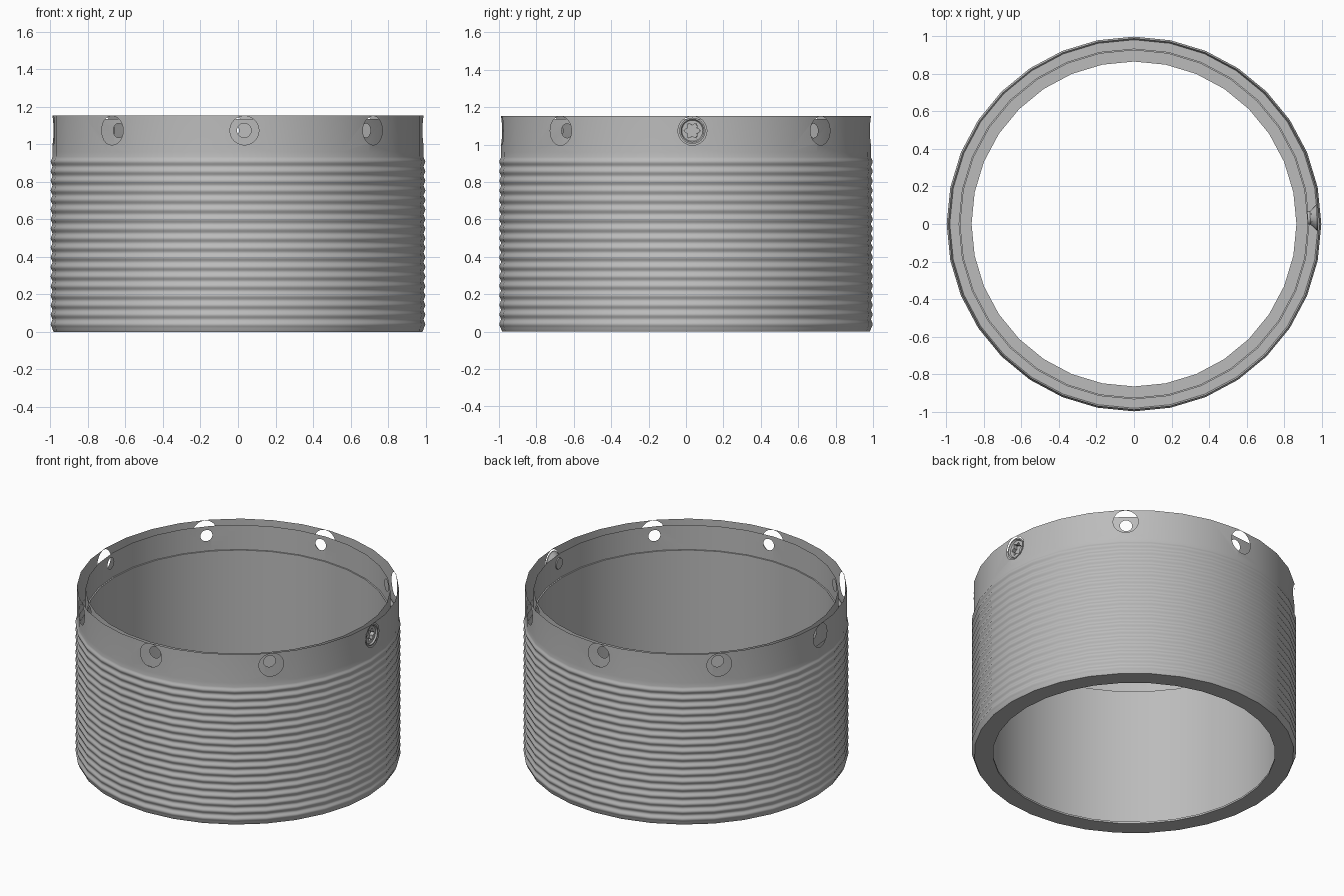
import bpy, bmesh, math
from mathutils import Matrix, Vector

if "Cube" in bpy.data.objects:
    bpy.data.objects.remove(bpy.data.objects["Cube"])

TAU = 2 * math.pi
SIDES = 32            # facets around the ring
HOLE_Z = 1.074        # height of the hole centres
TURN = math.radians(2)

grey = bpy.data.materials.new("grey_metal")
grey.use_nodes = True
grey.diffuse_color = (0.5, 0.5, 0.5, 1)
grey.node_tree.nodes["Principled BSDF"].inputs["Base Color"].default_value = (0.5, 0.5, 0.5, 1)


def finish(name, bm):
    bmesh.ops.recalc_face_normals(bm, faces=bm.faces)
    mesh = bpy.data.meshes.new(name)
    bm.to_mesh(mesh)
    bm.free()
    mesh.materials.append(grey)
    ob = bpy.data.objects.new(name, mesh)
    bpy.context.collection.objects.link(ob)
    return ob


def loft(bm, rings, caps):
    """Join rings of points; close into a loop, or cap both ends."""
    loops = [[bm.verts.new(p) for p in ring] for ring in rings]
    n = len(rings[0])
    pairs = list(zip(loops, loops[1:]))
    if not caps:
        pairs.append((loops[-1], loops[0]))
    for a, b in pairs:
        for i in range(n):
            j = (i + 1) % n
            bm.faces.new((a[i], a[j], b[j], b[i]))
    if caps:
        bm.faces.new(loops[0])
        bm.faces.new(loops[-1])
    return [v for loop in loops for v in loop]


def place(bm, verts, angle):
    """Move a part built along +x to its place on the rim."""
    m = Matrix.Rotation(angle, 4, "Z") @ Matrix.Translation((0, 0, HOLE_Z))
    bmesh.ops.transform(bm, matrix=m, verts=verts)


def radial_lathe(bm, profile, angle, n=24):
    rings = [[(x, r * math.cos(TAU * i / n), r * math.sin(TAU * i / n))
              for i in range(n)] for x, r in profile]
    place(bm, loft(bm, rings, True), angle)


def activate(ob):
    bpy.ops.object.select_all(action="DESELECT")
    bpy.context.view_layer.objects.active = ob
    ob.select_set(True)


def cut(ob, cutter):
    cutter.hide_render = True
    mod = ob.modifiers.new("cut", "BOOLEAN")
    mod.operation = "DIFFERENCE"
    mod.solver = "EXACT"
    mod.object = cutter
    activate(ob)
    bpy.ops.object.modifier_apply(modifier=mod.name)
    bpy.data.objects.remove(cutter)


def smooth(ob):
    activate(ob)
    bpy.ops.object.shade_smooth_by_angle(angle=math.radians(30))


# Ring body: (radius, height) outline, with a thin lip below and waves outside
RIDGES, STEPS, PITCH = 18, 8, 0.051
outline = [(0.935, 1.136), (0.935, 0.97), (0.926, 0.97),
           (0.926, 0.012), (0.866, 0.012), (0.866, 0), (0.982, 0)]
for k in range(RIDGES * STEPS + 1):
    wave = math.cos(TAU * k / STEPS)
    outline.append((0.994 - 0.0045 * wave, 0.015 + PITCH * k / STEPS))
outline += [(0.988, 0.96), (0.988, 1.154)]
rings = [[(r * math.cos(TAU * i / SIDES), r * math.sin(TAU * i / SIDES), z)
          for i in range(SIDES)] for r, z in outline]
bm = bmesh.new()
loft(bm, rings, False)
ring_body = finish("ridged_ring", bm)

# Large holes through the outer wall, small ones through the inner wall
bm = bmesh.new()
for k in range(8):
    radial_lathe(bm, [(0.85, 0.038), (0.94, 0.038), (0.98, 0.0775), (1.05, 0.0775)],
                 TURN + TAU * k / 8)
cut(ring_body, finish("hole_cutter", bm))

# Open the gap between the two rim walls: keep only faces that stand radially
bm = bmesh.new()
bm.from_mesh(ring_body.data)
bm.normal_update()
opened = []
for f in bm.faces:
    c = f.calc_center_median()
    radial = Vector((c.x, c.y, 0)).normalized()
    if c.z > 0.985 and abs(f.normal.dot(radial)) < 0.9:
        opened.append(f)
bmesh.ops.delete(bm, geom=opened, context="FACES")
bm.to_mesh(ring_body.data)
bm.free()
smooth(ring_body)

# Countersunk screw with a six-lobed socket
bm = bmesh.new()
radial_lathe(bm, [(0.925, 0.036), (0.94, 0.036), (0.975, 0.07), (0.98, 0.07),
                  (0.98, 0.062), (0.97, 0.056)], TURN)
screw = finish("rim_screw", bm)
star = []
for i in range(24):
    t = TAU * i / 24
    r = 0.036 + 0.008 * math.cos(6 * t)
    star.append((r * math.cos(t), r * math.sin(t)))
bm = bmesh.new()
rings = [[(x, y, z) for y, z in star] for x in (0.945, 1.05)]
place(bm, loft(bm, rings, True), TURN)
cut(screw, finish("socket_cutter", bm))
smooth(screw)
